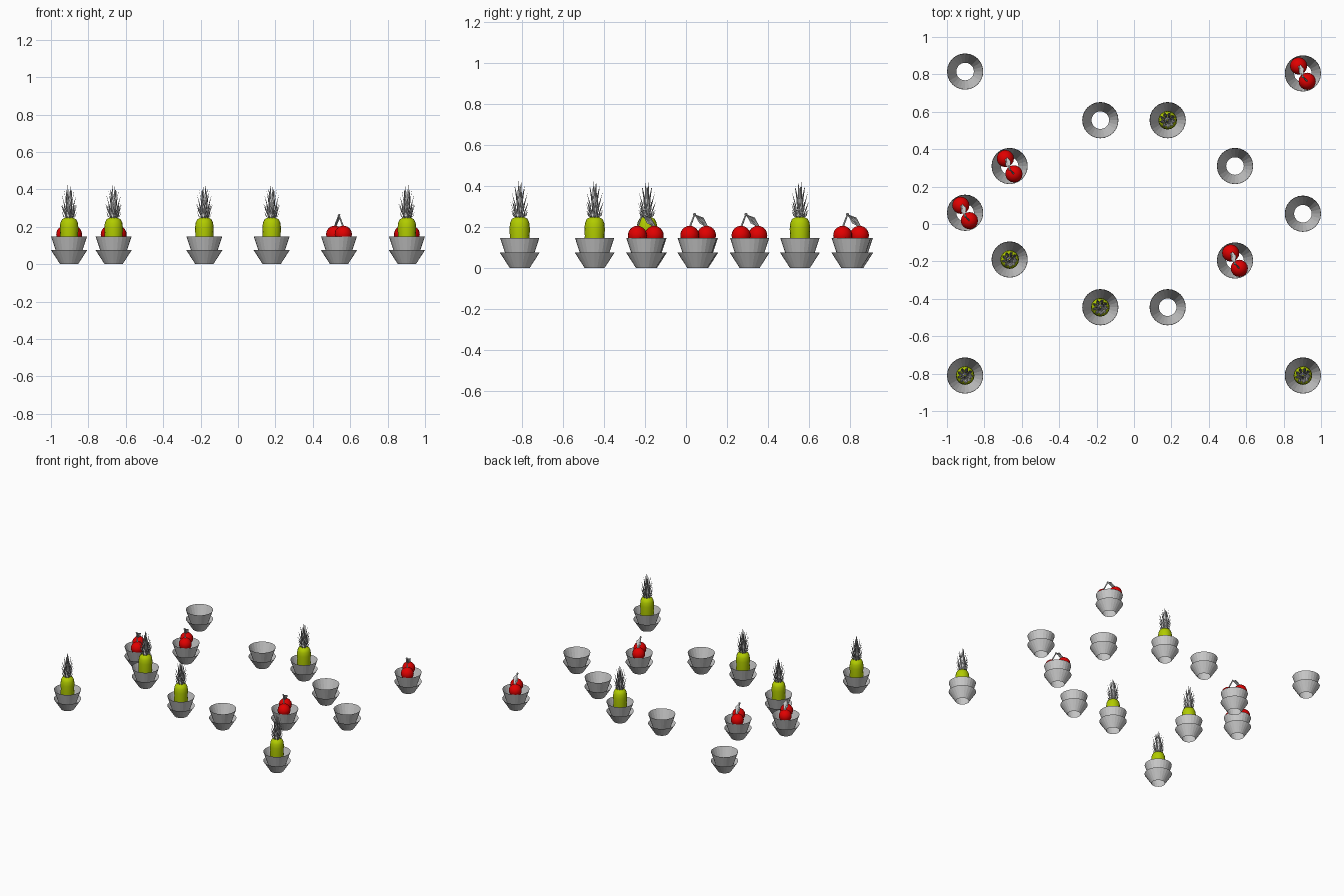
import bpy, bmesh, math
from mathutils import Vector, Matrix

cube = bpy.data.objects.get("Cube")
if cube:
    bpy.data.objects.remove(cube, do_unlink=True)


def material(name, rgb):
    m = bpy.data.materials.new(name)
    m.use_nodes = True
    m.diffuse_color = (*rgb, 1)
    m.node_tree.nodes["Principled BSDF"].inputs["Base Color"].default_value = (*rgb, 1)
    return m


GREY = material("pale grey", (0.6, 0.6, 0.6))
GREEN = material("yellow green", (0.44, 0.60, 0.0))
RED = material("bright red", (0.75, 0.0, 0.0))


def lathe(bm, profile, sides):
    """Spin (radius, height) points around z as an open surface."""
    rings = []
    for r, z in profile:
        rings.append([bm.verts.new((r * math.cos(a), r * math.sin(a), z))
                      for a in (2 * math.pi * i / sides for i in range(sides))])
    for low, high in zip(rings, rings[1:]):
        for i in range(sides):
            j = (i + 1) % sides
            bm.faces.new((low[i], low[j], high[j], high[i]))
    return rings


def finish(bm, name, mat, smooth=False):
    me = bpy.data.meshes.new(name)
    for f in bm.faces:
        f.smooth = smooth
    bm.to_mesh(me)
    bm.free()
    me.materials.append(mat)
    return me


def blade(bm, base, mid, tip, side, fold):
    """Pointed leaf folded along its middle."""
    b, t = bm.verts.new(base), bm.verts.new(tip)
    c = bm.verts.new(mid + fold)
    l, r = bm.verts.new(mid + side), bm.verts.new(mid - side)
    for tri in ((b, c, l), (b, r, c), (l, c, t), (c, r, t)):
        bm.faces.new(tri)


def bowl_mesh():
    # tall cup with a wider, lower collar around its foot
    bm = bmesh.new()
    lathe(bm, [(0.047, 0), (0.096, 0.148)], 24)
    lathe(bm, [(0.048, 0), (0.097, 0.076)], 24)
    return finish(bm, "bowl", GREY)


def pineapple_mesh():
    bm = bmesh.new()
    rings = lathe(bm, [(0.03, 0.06), (0.043, 0.08), (0.049, 0.12), (0.048, 0.16),
                       (0.05, 0.19), (0.047, 0.22), (0.038, 0.24), (0.018, 0.25)], 16)
    bm.faces.new(rings[0][::-1])
    bm.faces.new(rings[-1])
    return finish(bm, "pineapple_body", GREEN, True)


def crown_mesh():
    # tiers: leaf count, base height, middle radius and height, tip radius and height
    bm = bmesh.new()
    tiers = [(9, 0.24, 0.030, 0.255, 0.042, 0.285), (9, 0.24, 0.030, 0.285, 0.046, 0.325),
             (8, 0.25, 0.024, 0.31, 0.042, 0.37), (6, 0.26, 0.016, 0.34, 0.028, 0.40),
             (4, 0.27, 0.008, 0.36, 0.010, 0.425)]
    for k, (n, z0, r1, z1, r2, z2) in enumerate(tiers):
        for i in range(n):
            a = 2 * math.pi * (i + 0.5 * (k % 2)) / n + 0.2 * k
            out = Vector((math.cos(a), math.sin(a), 0))
            side = Vector((-out.y, out.x, 0)) * 0.007
            up = Vector((0, 0, 1))
            blade(bm, out * 0.012 + up * z0, out * r1 + up * z1,
                  out * r2 + up * z2, side, out * 0.003)
    lathe(bm, [(0.02, 0.245), (0.012, 0.29), (0.003, 0.34)], 8)
    return finish(bm, "pineapple_crown", GREY)


CENTRES = [Vector((-0.023, 0.04, 0.16)), Vector((0.023, -0.042, 0.16))]
JOINT = Vector((0.0, -0.018, 0.262))


def cherries_mesh():
    bm = bmesh.new()
    for c in CENTRES:
        bmesh.ops.create_uvsphere(bm, u_segments=16, v_segments=12, radius=0.046,
                                  matrix=Matrix.Translation(c))
    return finish(bm, "cherries", RED, True)


def stems_mesh():
    bm = bmesh.new()
    # tapered stems meeting above the fruit
    for c in CENTRES:
        start = c + Vector((0, 0, 0.038))
        d = JOINT - start
        bmesh.ops.create_cone(bm, segments=6, radius1=0.005, radius2=0.004, depth=d.length,
                              matrix=Matrix.Translation((start + JOINT) / 2)
                              @ d.to_track_quat('Z', 'Y').to_matrix().to_4x4())
    bmesh.ops.create_icosphere(bm, subdivisions=1, radius=0.008,
                               matrix=Matrix.Translation(JOINT))
    # broad drooping leaf
    blade(bm, JOINT, Vector((-0.008, 0.015, 0.232)), Vector((-0.018, 0.052, 0.195)),
          Vector((0.014, 0.01, 0.014)), Vector((-0.003, 0.002, 0.006)))
    return finish(bm, "cherry_stems_and_leaf", GREY)


BOWL = [bowl_mesh()]
PINEAPPLE = BOWL + [pineapple_mesh(), crown_mesh()]
CHERRY = BOWL + [cherries_mesh(), stems_mesh()]

# each serving and where it stands
layout = [
    (BOWL, [(-0.903, 0.815), (-0.18, 0.555), (0.54, 0.31), (0.903, 0.055), (0.18, -0.445)]),
    (PINEAPPLE, [(0.18, 0.555), (-0.665, -0.19), (-0.18, -0.445),
                 (-0.903, -0.81), (0.903, -0.81)]),
    (CHERRY, [(0.903, 0.805), (-0.665, 0.31), (-0.903, 0.06), (0.54, -0.195)]),
]
for meshes, spots in layout:
    for x, y in spots:
        for me in meshes:
            ob = bpy.data.objects.new(me.name, me)
            ob.location = (x, y, 0)
            bpy.context.collection.objects.link(ob)
